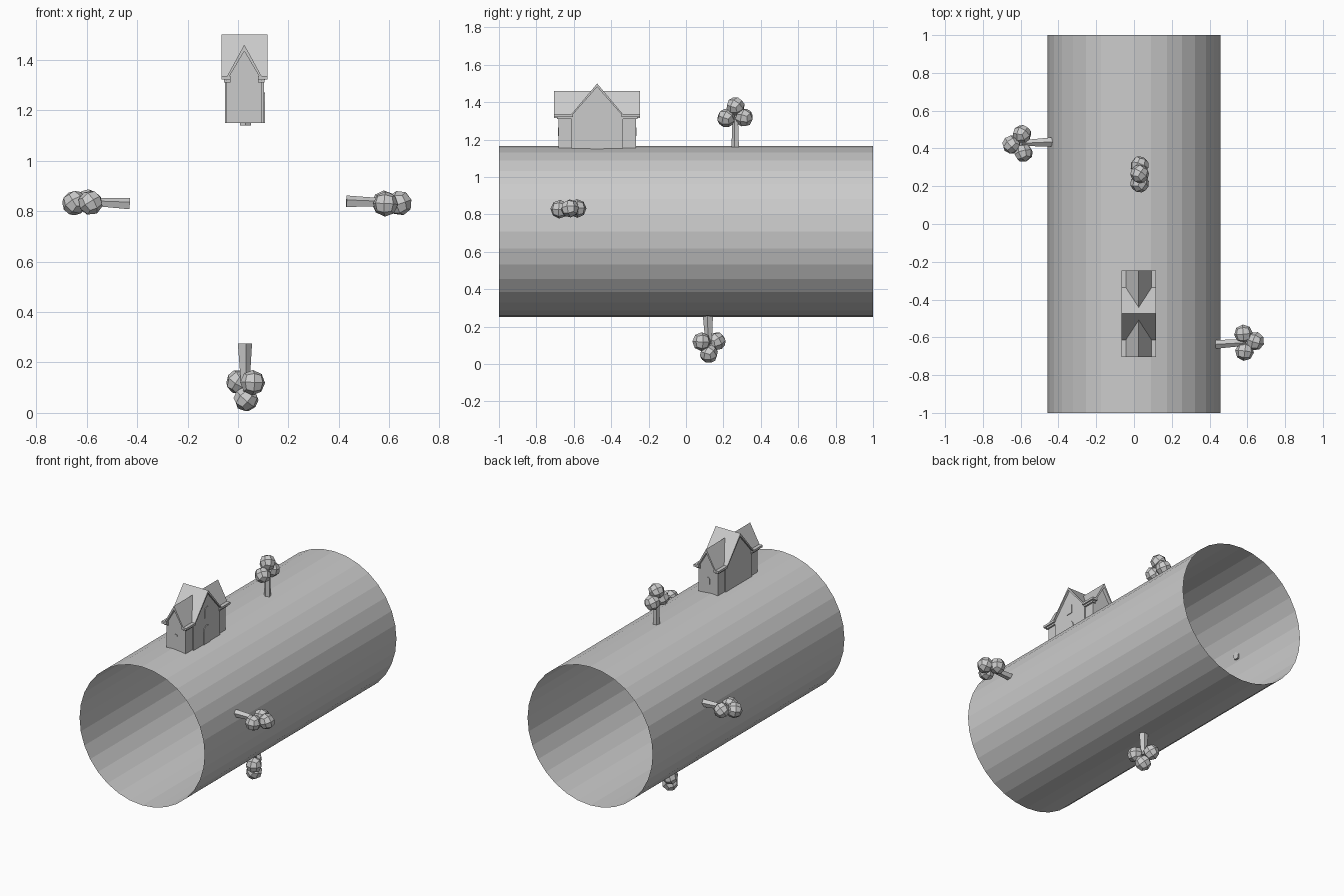
import bpy, bmesh, math, random
from mathutils import Vector, Matrix, Euler

if "Cube" in bpy.data.objects:
    bpy.data.objects.remove(bpy.data.objects["Cube"])

random.seed(4)


def finish(name, bm):
    bmesh.ops.recalc_face_normals(bm, faces=bm.faces)
    me = bpy.data.meshes.new(name)
    bm.to_mesh(me)
    bm.free()
    ob = bpy.data.objects.new(name, me)
    bpy.context.collection.objects.link(ob)
    return ob


def box(name, x0, x1, y0, y1, z0, z1):
    bm = bmesh.new()
    size = Matrix.Diagonal((x1 - x0, y1 - y0, z1 - z0, 1))
    mid = Matrix.Translation(((x0 + x1) / 2, (y0 + y1) / 2, (z0 + z1) / 2))
    bmesh.ops.create_cube(bm, size=1, matrix=mid @ size)
    return finish(name, bm)


def extrude(name, profile, axis, a, b):
    """Profile of (horizontal, z) points, extruded along x or y from a to b."""
    bm = bmesh.new()
    pts = [(h, a, z) if axis == 'y' else (a, h, z) for h, z in profile]
    face = bm.faces.new([bm.verts.new(p) for p in pts])
    ret = bmesh.ops.extrude_face_region(bm, geom=[face])
    move = Vector((0, b - a, 0) if axis == 'y' else (b - a, 0, 0))
    verts = [g for g in ret['geom'] if isinstance(g, bmesh.types.BMVert)]
    bmesh.ops.translate(bm, verts=verts, vec=move)
    return finish(name, bm)


def gable(c, half, z0, eave, peak):
    return [(c - half, z0), (c + half, z0), (c + half, eave), (c, peak), (c - half, eave)]


def chevron(c, half, eave, peak, t):
    return [(c - half, eave), (c, peak), (c + half, eave),
            (c + half, eave - t * 0.6), (c, peak - t), (c - half, eave - t * 0.6)]


def arch(c, half, z0, spring):
    pts = [(c - half, z0), (c + half, z0)]
    return pts + [(c + half * math.cos(k * math.pi / 6), spring + half * math.sin(k * math.pi / 6))
                  for k in range(7)]


def tree(name, base, tip, r0, r1, balls, radius=0.05):
    # tapered trunk
    base, tip = Vector(base), Vector(tip)
    d = tip - base
    rot = d.to_track_quat('Z', 'Y').to_matrix().to_4x4()
    bm = bmesh.new()
    bmesh.ops.create_cone(bm, cap_ends=True, segments=5, radius1=r0, radius2=r1,
                          depth=d.length, matrix=Matrix.Translation((base + tip) / 2) @ rot)
    finish(name + "_trunk", bm)
    # faceted leaf clumps
    for i, c in enumerate(balls):
        bm = bmesh.new()
        bmesh.ops.create_cube(bm, size=1)
        bmesh.ops.subdivide_edges(bm, edges=bm.edges[:], cuts=1, use_grid_fill=True)
        turn = Euler([random.uniform(0, 3) for _ in range(3)]).to_matrix()
        for v in bm.verts:
            v.co = turn @ (v.co.normalized() * radius) + Vector(c)
        finish(f"{name}_leaves_{i + 1}", bm)


# Open tube of ground
bm = bmesh.new()
bmesh.ops.create_cone(bm, cap_ends=False, segments=32, radius1=0.457, radius2=0.457, depth=2,
                      matrix=Matrix.Translation((0, 0, 0.708)) @ Matrix.Rotation(math.pi / 2, 4, 'X'))
finish("ground_tube", bm)

# House walls: two crossing gabled wings
CX, CY, Z0 = 0.025, -0.475, 1.15
extrude("long_wing_walls", gable(CX, 0.07, Z0, 1.33, 1.44), 'y', CY - 0.207, CY + 0.207)
extrude("cross_wing_walls", gable(CY, 0.137, Z0, 1.33, 1.49), 'x', CX - 0.077, CX + 0.079)

# Roofs
extrude("long_roof", chevron(CX, 0.07, 1.332, 1.46, 0.026), 'y', CY - 0.23, CY + 0.23)
extrude("cross_roof", chevron(CY, 0.138, 1.336, 1.5, 0.018), 'x', CX - 0.091, CX + 0.091)

# Stepped eaves at the four corners
for sx in (-1, 1):
    for sy in (-1, 1):
        xs = sorted((CX + sx * 0.055, CX + sx * 0.091))
        ys = sorted((CY + sy * 0.13, CY + sy * 0.23))
        box("eave", *xs, *ys, 1.322, 1.336)
        xs = sorted((CX + sx * 0.055, CX + sx * 0.081))
        ys = sorted((CY + sy * 0.13, CY + sy * 0.215))
        box("eave_moulding", *xs, *ys, 1.311, 1.322)

# Door and windows
side = CX + 0.078
extrude("door", arch(CY, 0.035, Z0, 1.235), 'x', side, side + 0.005)
extrude("upper_window", arch(CY, 0.022, 1.32, 1.37), 'x', side, side + 0.005)
for sy in (-1, 1):
    y = CY + sy * 0.207
    extrude("end_window", arch(CX, 0.011, 1.22, 1.255), 'y', y, y + sy * 0.003)

# Trees growing outward from the tube
tree("top_tree", (0.03, 0.265, 1.14), (0.03, 0.265, 1.32), 0.023, 0.016,
     [(0.03, 0.215, 1.315), (0.03, 0.31, 1.318), (0.03, 0.265, 1.378)])
tree("bottom_tree", (0.026, 0.118, 0.275), (0.028, 0.122, 0.11), 0.03, 0.018,
     [(0.058, 0.083, 0.12), (0.002, 0.163, 0.122), (0.032, 0.122, 0.055)])
tree("left_tree", (-0.43, 0.435, 0.828), (-0.59, 0.428, 0.836), 0.025, 0.017,
     [(-0.593, 0.475, 0.837), (-0.648, 0.42, 0.832), (-0.585, 0.377, 0.833)])
tree("right_tree", (0.43, -0.637, 0.837), (0.59, -0.628, 0.833), 0.025, 0.017,
     [(0.58, -0.582, 0.832), (0.642, -0.62, 0.832), (0.585, -0.675, 0.828)])
